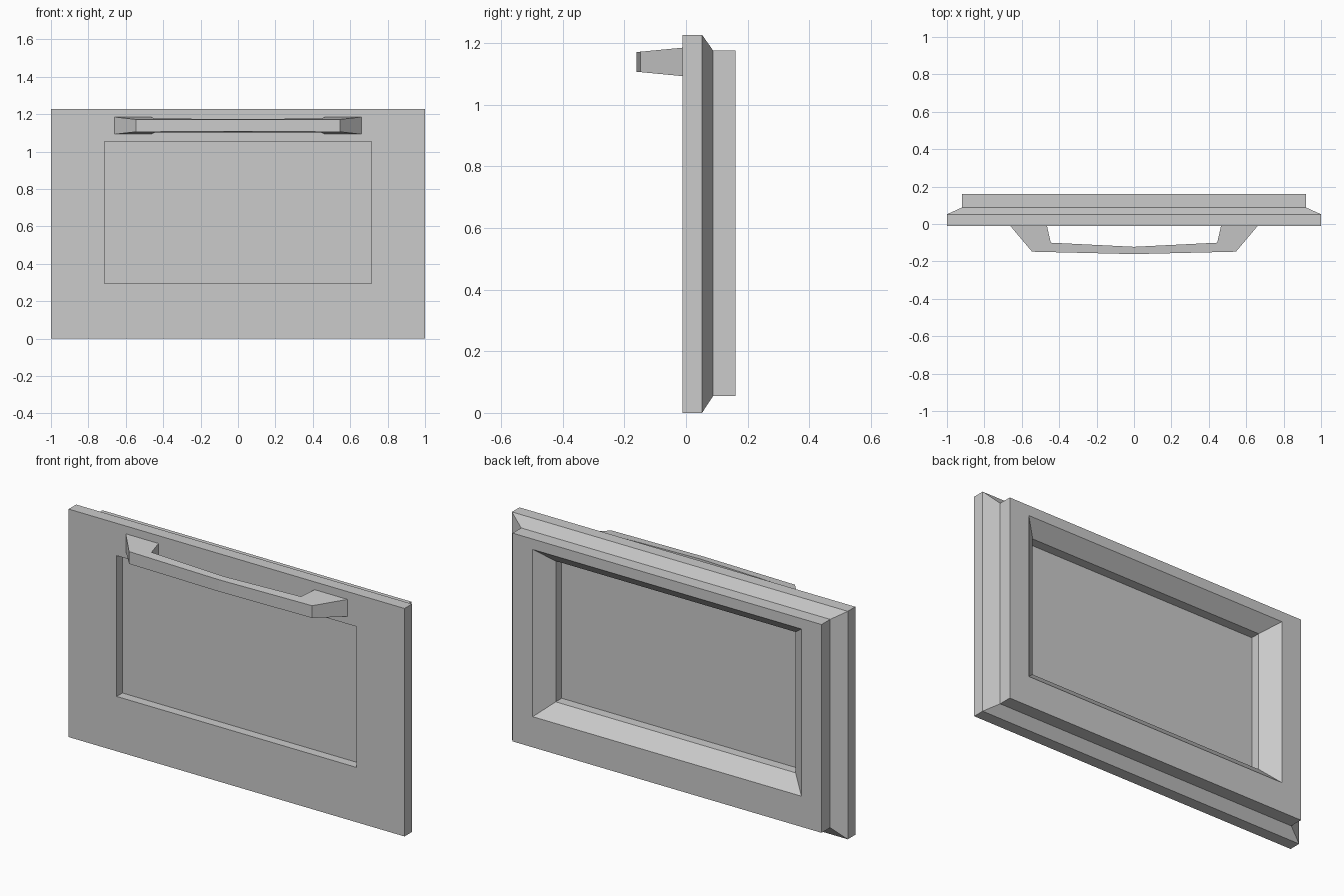
import bpy, bmesh

if "Cube" in bpy.data.objects:
    bpy.data.objects.remove(bpy.data.objects["Cube"])


def make_object(name, bm):
    bmesh.ops.recalc_face_normals(bm, faces=bm.faces)
    mesh = bpy.data.meshes.new(name)
    bm.to_mesh(mesh)
    bm.free()
    obj = bpy.data.objects.new(name, mesh)
    bpy.context.collection.objects.link(obj)
    return obj


def rect(bm, hx, z0, z1, y):
    return [bm.verts.new(p) for p in
            ((-hx, y, z0), (hx, y, z0), (hx, y, z1), (-hx, y, z1))]


def bridge(bm, a, b):
    n = len(a)
    for i in range(n):
        j = (i + 1) % n
        bm.faces.new((a[i], a[j], b[j], b[i]))


# Door frame: rectangular loops (half width, bottom, top, depth) swept
# from the window's front edge, around the outside, and back in
GLASS_Y = 0.037
opening = (0.714, 0.295, 1.053)
section = [
    (*opening, -0.012),
    (1.0, 0.0, 1.227, -0.012),
    (1.0, 0.0, 1.227, 0.052),
    (0.92, 0.055, 1.176, 0.088),
    (0.92, 0.055, 1.176, 0.161),
    (0.80, 0.22, 1.12, 0.161),
    (*opening, 0.088),
]
bm = bmesh.new()
loops = [rect(bm, *s) for s in section]
for a, b in zip(loops, loops[1:] + loops[:1]):
    bridge(bm, a, b)
make_object("door_frame", bm)

# Window pane set in the opening
bm = bmesh.new()
bm.faces.new(rect(bm, *opening, GLASS_Y))
make_object("window_pane", bm)

# Handle: mirrored plan outline, thinner towards the front
half = [(0, -0.161), (0.545, -0.148), (0.66, -0.012),
        (0.465, -0.012), (0.445, -0.1), (0, -0.122)]
outline = half + [(-x, y) for x, y in reversed(half) if x > 0]


def half_height(y):
    return 0.046 + (y + 0.012) * 0.095


bm = bmesh.new()
top, bottom = ([bm.verts.new((x, y, 1.139 + s * half_height(y)))
                for x, y in outline] for s in (1, -1))
bridge(bm, bottom, top)
bm.faces.new(top)
bm.faces.new(bottom[::-1])
make_object("handle", bm)
